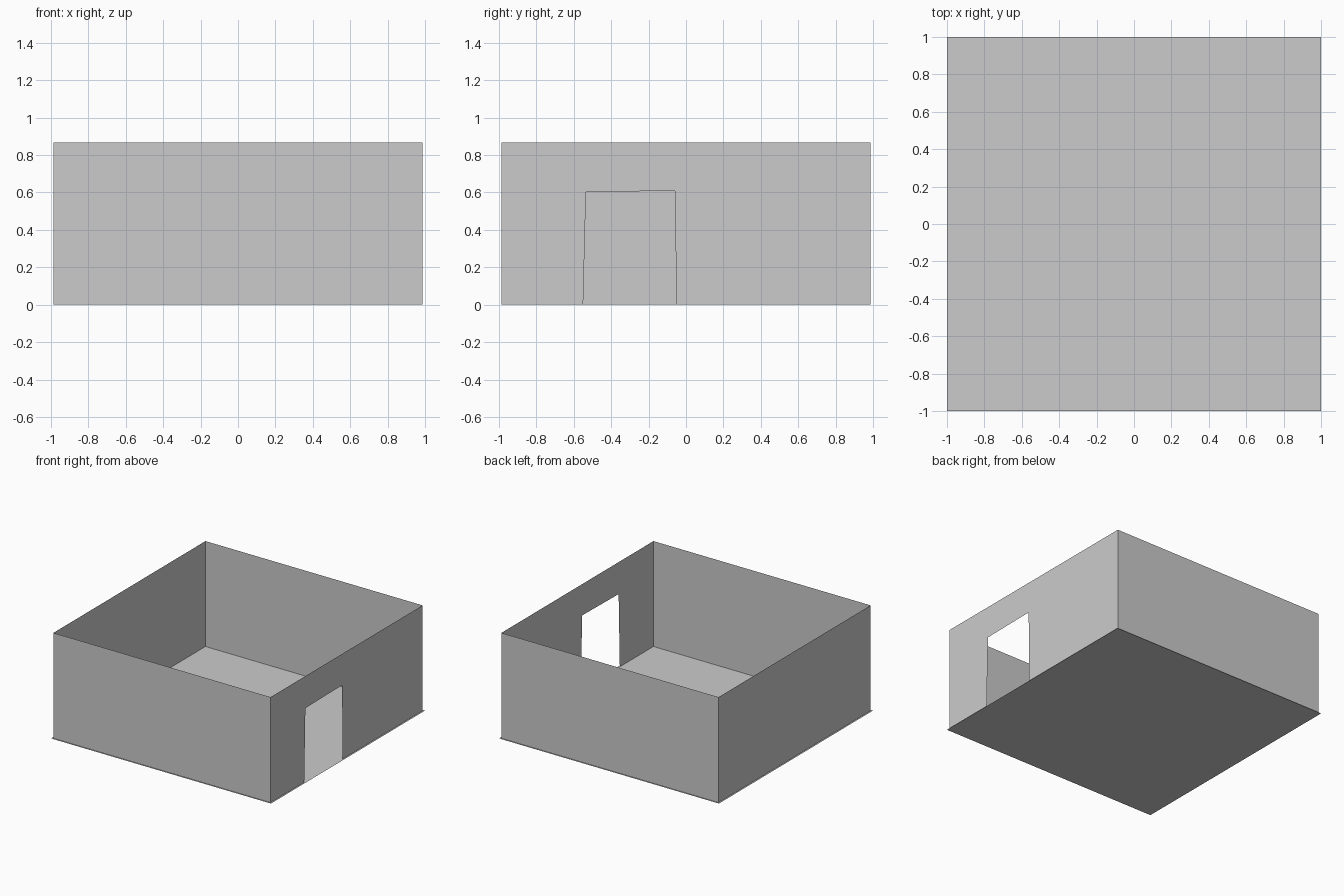
import bpy
from math import pi

if "Cube" in bpy.data.objects:
    bpy.data.objects.remove(bpy.data.objects["Cube"])

W, H = 0.987, 0.866  # wall offset from centre, wall height


def sheet(name, points, angle=0.0):
    """Thin sheet from one outline; walls are turned about z by angle."""
    mesh = bpy.data.meshes.new(name)
    mesh.from_pydata(points, [], [range(len(points))])
    mesh.update()
    obj = bpy.data.objects.new(name, mesh)
    obj.rotation_euler.z = angle
    bpy.context.collection.objects.link(obj)
    return obj


# Floor, slightly wider than the walls
sheet("floor", [(-1, -1, 0), (1, -1, 0), (1, 1, 0), (-1, 1, 0)])

# Three plain walls
plain = [(W, -W, 0), (W, W, 0), (W, W, H), (W, -W, H)]
for name, angle in (("back_wall", pi / 2), ("left_wall", pi), ("front_wall", -pi / 2)):
    sheet(name, plain, angle)

# Right wall with a slightly uneven doorway
doorway = [(W, -0.55, 0), (W, -0.535, 0.603), (W, -0.058, 0.609), (W, -0.052, 0)]
sheet("right_wall_with_doorway", [(W, -W, 0)] + doorway + plain[1:])
